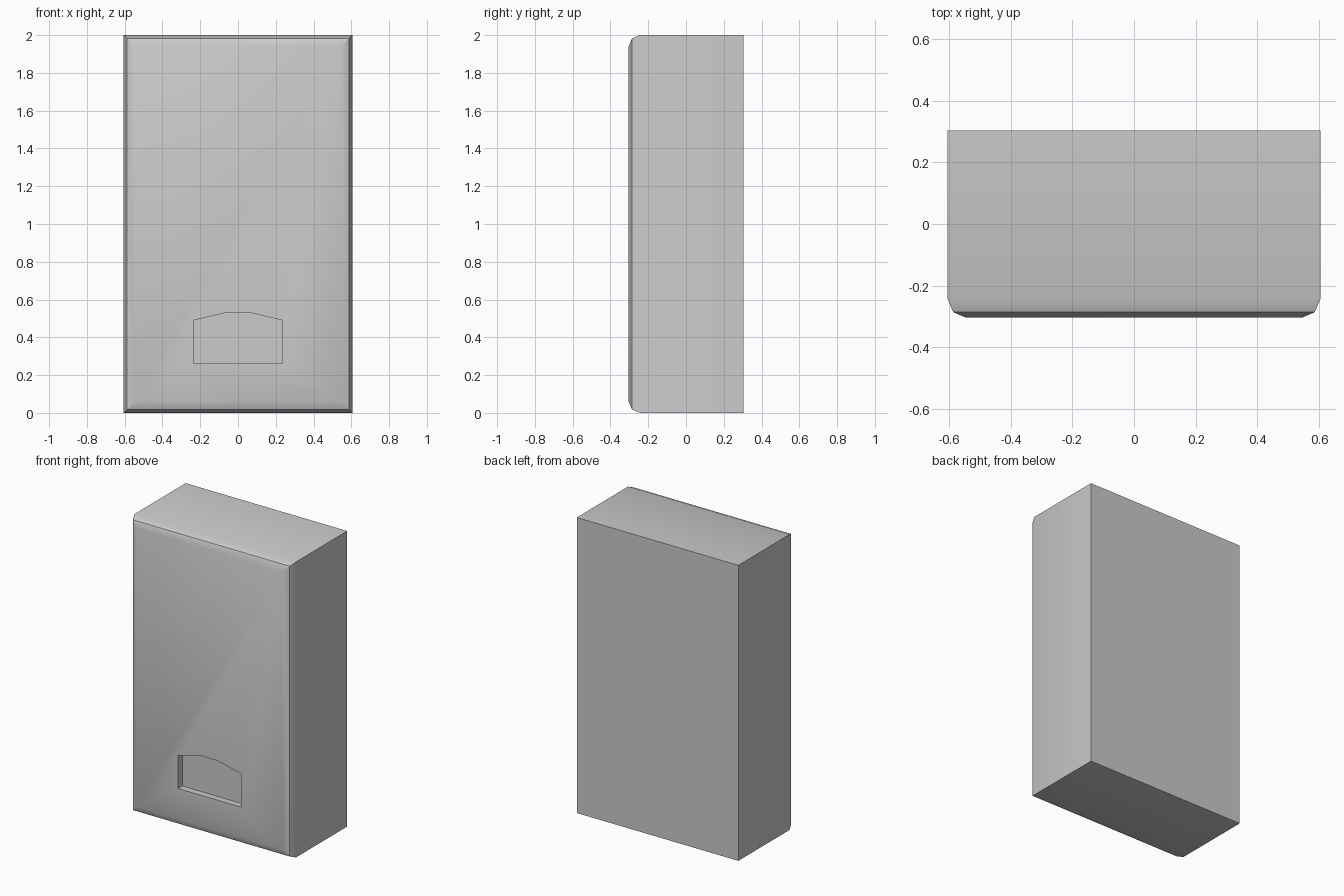
import bpy, bmesh, math

if "Cube" in bpy.data.objects:
    bpy.data.objects.remove(bpy.data.objects["Cube"])


def loft(name, rings):
    """Join equal-length rings of points into a closed solid."""
    bm = bmesh.new()
    loops = [[bm.verts.new(p) for p in ring] for ring in rings]
    n = len(loops[0])
    for a, b in zip(loops, loops[1:]):
        for i in range(n):
            j = (i + 1) % n
            bm.faces.new((a[i], a[j], b[j], b[i]))
    bm.faces.new(loops[0])
    bm.faces.new(loops[-1])
    bmesh.ops.recalc_face_normals(bm, faces=bm.faces)
    mesh = bpy.data.meshes.new(name)
    bm.to_mesh(mesh)
    bm.free()
    obj = bpy.data.objects.new(name, mesh)
    bpy.context.collection.objects.link(obj)
    return obj


def rect(inset, y):
    w, lo, hi = 0.605 - inset, inset, 2.0 - inset
    return [(-w, y, lo), (w, y, lo), (w, y, hi), (-w, y, hi)]


# Cabinet body: square back, rounded-over front edges
body = loft("cabinet_body", [rect(0, 0.304), rect(0, -0.243),
                             rect(0.018, -0.286), rect(0.06, -0.304)])

# Arched recess near the bottom of the front
half = [(0.235, 0.265), (0.235, 0.49), (0.062, 0.531)]
outline = half + [(-x, z) for x, z in reversed(half)]
cutter = loft("recess_cutter", [[(x, y, z) for x, z in outline]
                                for y in (-0.4, -0.26)])
cutter.hide_render = True
cut = body.modifiers.new("recess", 'BOOLEAN')
cut.operation = 'DIFFERENCE'
cut.solver = 'EXACT'
cut.object = cutter

bpy.context.view_layer.objects.active = body
bpy.ops.object.select_all(action='DESELECT')
body.select_set(True)
bpy.ops.object.modifier_apply(modifier=cut.name)
bpy.data.objects.remove(cutter, do_unlink=True)

# Smooth the rounded front edges, keep the corners crisp
bpy.ops.object.shade_smooth_by_angle(angle=math.radians(30))
